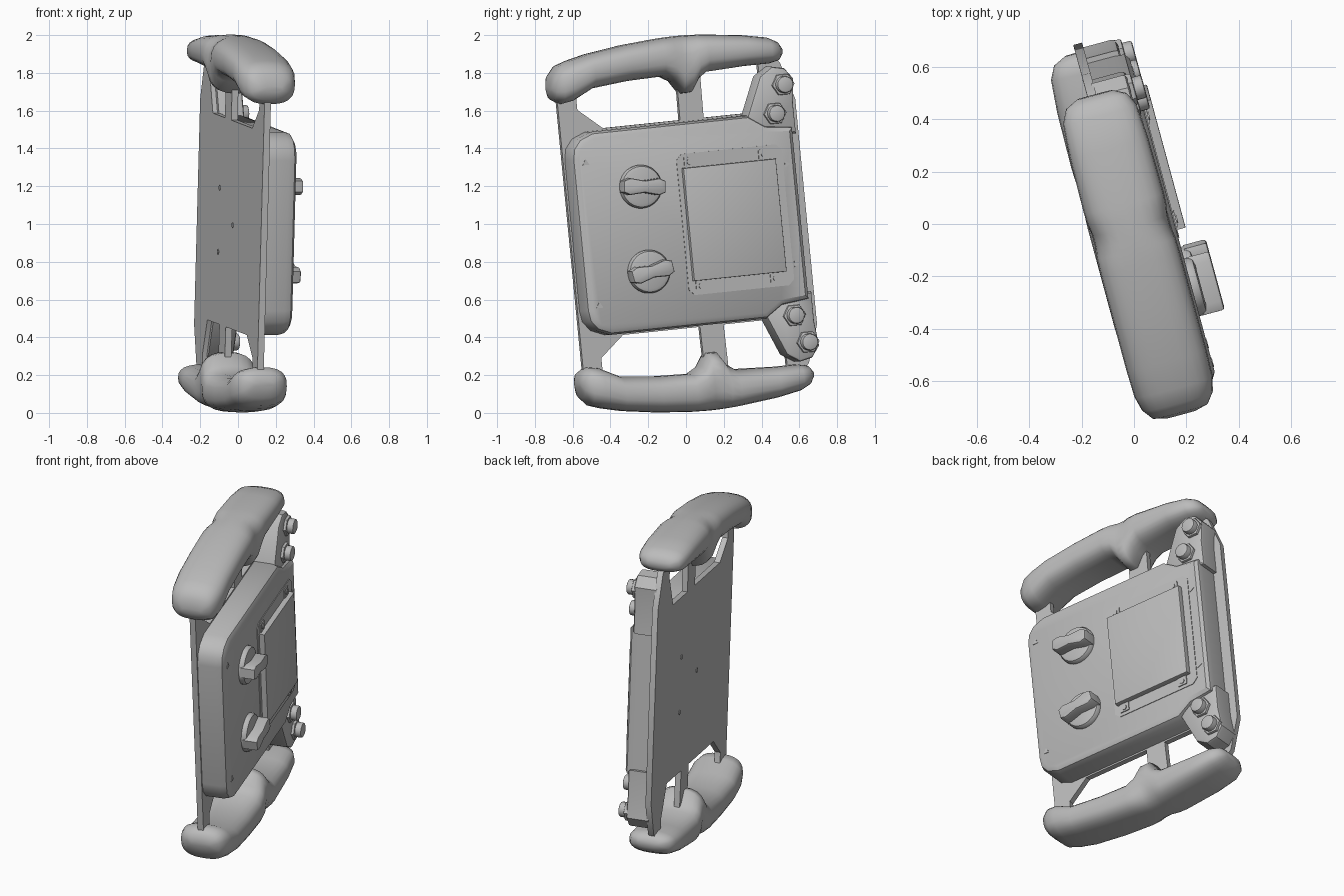
import bpy, bmesh, math
from mathutils import Matrix, Vector

cube = bpy.data.objects.get("Cube")
if cube:
    bpy.data.objects.remove(cube)

# Tilted working frame: local x runs along the panel, y up it, z out of its face
across = Vector((-0.26, 0.96, 0.1)).normalized()
up = Vector((0.025, -0.09, 0.995))
up = (up - across * up.dot(across)).normalized()
out = across.cross(up)
FRAME = Matrix((across, up, out)).transposed().to_4x4()
FRAME.translation = (0, 0, 1)

grey = bpy.data.materials.new("plain_grey")
grey.use_nodes = True
COLOUR = (0.5, 0.5, 0.5, 1)
grey.diffuse_color = COLOUR
grey.node_tree.nodes["Principled BSDF"].inputs["Base Color"].default_value = COLOUR


def finish(name, bm, angle=35):
    bmesh.ops.recalc_face_normals(bm, faces=bm.faces)
    mesh = bpy.data.meshes.new(name)
    bm.to_mesh(mesh)
    bm.free()
    mesh.materials.append(grey)
    ob = bpy.data.objects.new(name, mesh)
    bpy.context.collection.objects.link(ob)
    ob.matrix_world = FRAME
    bpy.ops.object.select_all(action='DESELECT')
    ob.select_set(True)
    bpy.context.view_layer.objects.active = ob
    bpy.ops.object.shade_smooth_by_angle(angle=math.radians(angle))
    return ob


def add_prism(bm, pts, low, high, edge=0.0, drop=0.0):
    """Extruded outline with an optional two-step rounded rim on the outer face."""
    base = bm.faces.new([bm.verts.new((x, y, low)) for x, y in pts])
    ext = bmesh.ops.extrude_face_region(bm, geom=[base])["geom"]
    cap = next(g for g in ext if isinstance(g, bmesh.types.BMFace))
    bmesh.ops.translate(bm, verts=cap.verts, vec=(0, 0, high - drop - low))
    bmesh.ops.recalc_face_normals(bm, faces=bm.faces)
    if edge:
        for t, d in ((0.3, 0.7), (0.7, 0.3)):
            bmesh.ops.inset_region(bm, faces=[cap], thickness=edge * t)
            bmesh.ops.translate(bm, verts=cap.verts, vec=(0, 0, drop * d))


def prism(name, pts, *levels):
    bm = bmesh.new()
    add_prism(bm, pts, *levels)
    return finish(name, bm)


def flip(pts, side):
    return [(x, y * side) for x, y in pts]


def mirrored(half):
    return half + flip(half[::-1], -1)


def ngon(cx, cy, r, n, turn=0.0):
    return [(cx + r * math.cos(turn + math.tau * i / n),
             cy + r * math.sin(turn + math.tau * i / n)) for i in range(n)]


def box(cx, cy, w, h, turn=0.0):
    c, s = math.cos(turn), math.sin(turn)
    return [(cx + c * x - s * y, cy + s * x + c * y)
            for x, y in ((-w, -h), (w, -h), (w, h), (-w, h))]


# Back plate with four hand openings
plate_half = [(-0.635, 0.82), (-0.55, 0.88), (0.52, 0.88), (0.6, 0.8), (0.665, 0.6)]
left_hole = [(-0.4, 0.55), (0.025, 0.55), (0.03, 0.84), (-0.5, 0.84), (-0.53, 0.78), (-0.53, 0.66)]
right_hole = [(0.155, 0.55), (0.4, 0.55), (0.48, 0.74), (0.48, 0.84), (0.16, 0.84)]
loops = [mirrored(plate_half)]
for side in (1, -1):
    loops += [flip(left_hole, side), flip(right_hole, side)]
bm = bmesh.new()
edges = []
for loop in loops:
    vs = [bm.verts.new((x, y, -0.045)) for x, y in loop]
    edges += [bm.edges.new((v, vs[i - 1])) for i, v in enumerate(vs)]
bmesh.ops.triangle_fill(bm, edges=edges, use_beauty=True)
ext = bmesh.ops.extrude_face_region(bm, geom=bm.faces[:])["geom"]
bmesh.ops.translate(bm, verts=[g for g in ext if isinstance(g, bmesh.types.BMVert)], vec=(0, 0, 0.035))
finish("back_plate", bm)

# Control housing
body_half = [(-0.625, 0.4), (-0.615, 0.46), (-0.575, 0.51), (-0.5, 0.54),
             (0.36, 0.54), (0.45, 0.48), (0.6, 0.46)]
prism("housing", mirrored(body_half), -0.02, 0.15, 0.035, 0.05)

# Grip stations: position along, outer edge, inner edge, half thickness
STATIONS = [(-0.675, 0.8, 0.77, 0.06), (-0.66, 0.86, 0.725, 0.11), (-0.62, 0.905, 0.7, 0.14),
            (-0.56, 0.925, 0.71, 0.155), (-0.45, 0.95, 0.765, 0.158), (-0.25, 0.978, 0.785, 0.158),
            (-0.06, 0.993, 0.79, 0.158), (0, 0.995, 0.755, 0.156), (0.04, 0.996, 0.69, 0.15),
            (0.09, 0.995, 0.69, 0.15), (0.13, 0.993, 0.755, 0.156), (0.18, 0.99, 0.79, 0.158),
            (0.4, 0.965, 0.8, 0.155), (0.53, 0.94, 0.8, 0.145), (0.58, 0.915, 0.81, 0.12),
            (0.605, 0.88, 0.84, 0.07)]


def soft(v):
    return math.copysign(abs(v) ** 0.75, v)


for word, side in (("upper", 1), ("lower", -1)):
    bm = bmesh.new()
    rings = []
    for x, outer, inner, half in STATIONS:
        mid, tall = (outer + inner) / 2, (outer - inner) / 2
        rings.append([bm.verts.new((x, side * (mid + tall * soft(math.sin(a))),
                                    -0.017 + half * soft(math.cos(a))))
                      for a in (math.tau * i / 24 for i in range(24))])
    for a, b in zip(rings, rings[1:]):
        for i in range(24):
            bm.faces.new((a[i - 1], a[i], b[i], b[i - 1]))
    bm.faces.new(rings[0])
    bm.faces.new(rings[-1])
    finish(word + "_grip", bm, 60)

    # Corner ear with two bolts
    ear = [(0.36, 0.53), (0.45, 0.74), (0.52, 0.785), (0.59, 0.77), (0.635, 0.71),
           (0.62, 0.58), (0.62, 0.42), (0.45, 0.42)]
    prism(word + "_ear", flip(ear, side), -0.02, 0.12, 0.015, 0.02)
    bm = bmesh.new()
    for x, y in ((0.57, 0.685), (0.51, 0.537)):
        add_prism(bm, ngon(x, y * side, 0.062, 6), 0.11, 0.137, 0.008, 0.008)
        add_prism(bm, ngon(x, y * side, 0.045, 16), 0.12, 0.175, 0.01, 0.01)
    finish(word + "_bolts", bm)

    # Rotary knob: domed disc with a waisted finger bar
    kx, ky = -0.27, 0.226 * side
    prism(word + "_knob_disc", ngon(kx, ky, 0.115, 32), 0.14, 0.185, 0.025, 0.02)
    turn = math.radians(-6 if side > 0 else 9)
    bar = [(-0.115, 0.03), (-0.08, 0.045), (0, 0.032), (0.08, 0.045), (0.115, 0.03)]
    bar += [(-x, -y) for x, y in bar]
    c, s = math.cos(turn), math.sin(turn)
    bar = [(kx + c * x - s * y, ky + s * x + c * y) for x, y in bar]
    prism(word + "_knob_bar", bar, 0.16, 0.25, 0.012, 0.012)

    # Screen mounting tabs with screws
    bm = bmesh.new()
    for x in (0.01, 0.42):
        add_prism(bm, box(x, 0.325 * side, 0.03, 0.03), 0.15, 0.16)
        add_prism(bm, ngon(x, 0.33 * side, 0.016, 12), 0.155, 0.165)
    finish(word + "_screen_tabs", bm)

    # Small triangular markers
    bm = bmesh.new()
    add_prism(bm, ngon(-0.555, 0.38 * side, 0.022, 3, math.pi / 2), 0.148, 0.153)
    add_prism(bm, ngon(0.54, 0.265 * side, 0.02, 3), 0.148, 0.153)
    finish(word + "_markers", bm)

# Screen bezel and raised screen
bezel_half = [(-0.06, 0.345), (-0.03, 0.375), (0.49, 0.375), (0.52, 0.345)]
prism("screen_bezel", mirrored(bezel_half), 0.145, 0.154)
prism("screen", box(0.22, 0, 0.255, 0.3), 0.15, 0.187, 0.006, 0.004)

# Rear fasteners
bm = bmesh.new()
for x, y in ((0.22, 0.17), (-0.06, 0), (0.22, -0.17)):
    add_prism(bm, ngon(x, y, 0.015, 10), -0.048, -0.04)
finish("rear_fasteners", bm)
